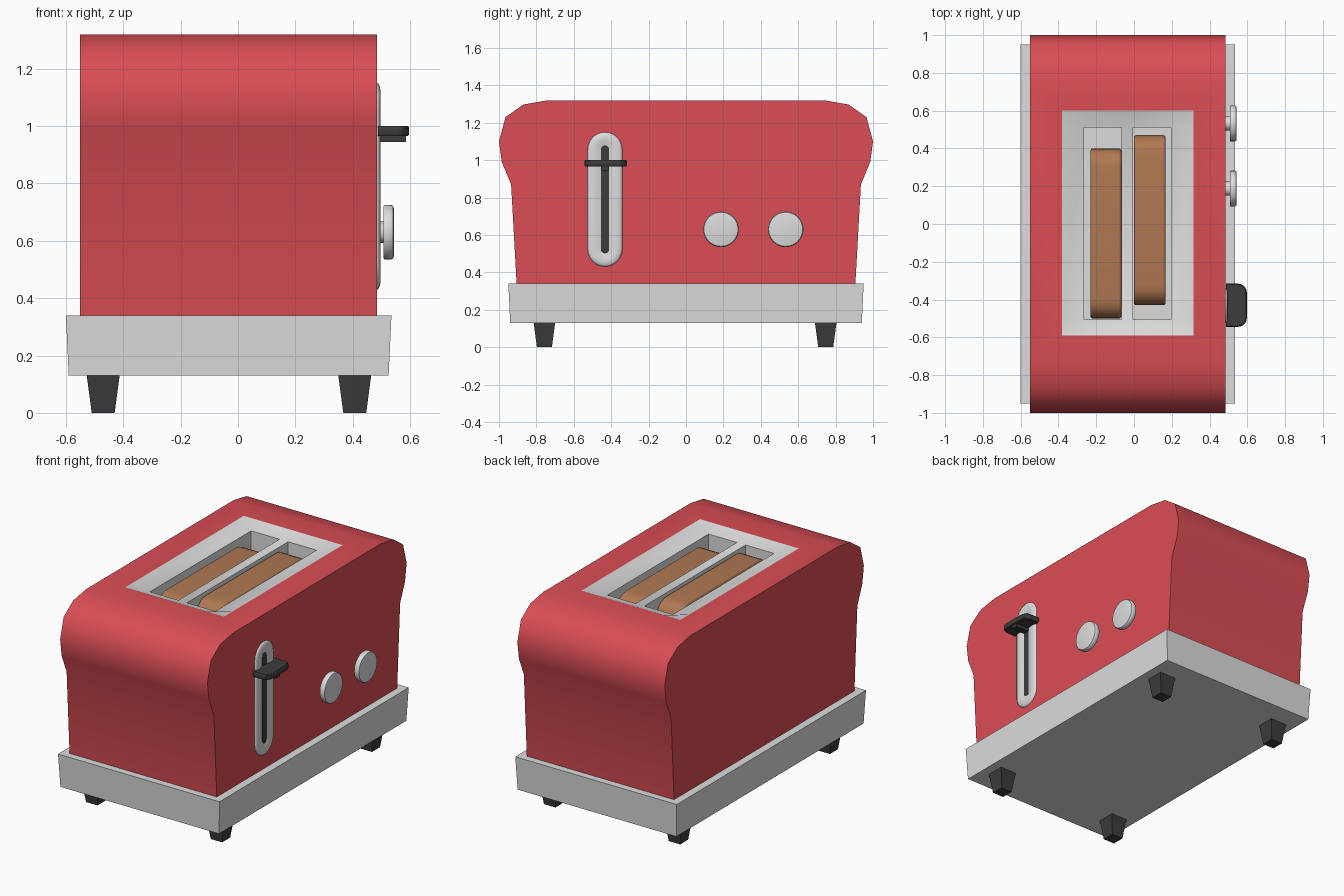
import bpy, bmesh, math

if "Cube" in bpy.data.objects:
    bpy.data.objects.remove(bpy.data.objects["Cube"])

def material(name, rgb):
    m = bpy.data.materials.new(name)
    m.diffuse_color = (*rgb, 1)
    m.use_nodes = True
    m.node_tree.nodes["Principled BSDF"].inputs["Base Color"].default_value = m.diffuse_color
    return m

RED = material("red enamel", (0.70, 0.075, 0.09))
STEEL = material("polished steel", (0.72, 0.72, 0.72))
BLACK = material("black plastic", (0.045, 0.045, 0.045))
TOAST = material("toasted bread", (0.43, 0.19, 0.085))

def finish(name, bm, mat, angle=40, bevel=0, fix=True):
    if fix:
        bmesh.ops.recalc_face_normals(bm, faces=bm.faces[:])
    me = bpy.data.meshes.new(name)
    bm.to_mesh(me)
    bm.free()
    ob = bpy.data.objects.new(name, me)
    bpy.context.collection.objects.link(ob)
    me.materials.append(mat)
    if bevel:
        b = ob.modifiers.new("bevel", 'BEVEL')
        b.width, b.segments = bevel, 3
    bpy.ops.object.select_all(action='DESELECT')
    ob.select_set(True)
    bpy.context.view_layer.objects.active = ob
    bpy.ops.object.shade_smooth_by_angle(angle=math.radians(angle))
    return ob

def loft(name, rings, mat, caps=(True, True), **kw):
    """Skin equal-length closed rings of points."""
    bm = bmesh.new()
    vs = [[bm.verts.new(p) for p in r] for r in rings]
    n = len(vs[0])
    for a, b in zip(vs, vs[1:]):
        for i in range(n):
            j = (i + 1) % n
            bm.faces.new((a[i], a[j], b[j], b[i]))
    if caps[0]:
        bm.faces.new(vs[0][::-1])
    if caps[1]:
        bm.faces.new(vs[-1])
    return finish(name, bm, mat, **kw)

def rect(x0, x1, y0, y1, z):
    return [(x0, y0, z), (x1, y0, z), (x1, y1, z), (x0, y1, z)]

# Body shell: side profile extruded across x, with the top left open for the tray
XL, XR, TOP = -0.55, 0.485, 1.32
OPEN = (-0.38, 0.315, -0.59, 0.60)
half = [(0.905, 0.33), (0.935, 0.87), (0.985, 0.99), (1.0, 1.10),
        (0.965, 1.23), (0.87, 1.297), (0.74, TOP)]
profile = half + [(-y, z) for y, z in reversed(half)]
bm = bmesh.new()
L = [bm.verts.new((XL, y, z)) for y, z in profile]
R = [bm.verts.new((XR, y, z)) for y, z in profile]
bm.faces.new(L)
bm.faces.new(R[::-1])
n, t = len(profile), len(half) - 1
for i in range(n):
    if i != t:
        j = (i + 1) % n
        bm.faces.new((L[i], L[j], R[j], R[i]))
outer = [L[t + 1], R[t + 1], R[t], L[t]]
inner = [bm.verts.new(p) for p in rect(*OPEN, TOP)]
for i in range(4):
    j = (i + 1) % 4
    bm.faces.new((outer[i], outer[j], inner[j], inner[i]))
finish("body_shell", bm, RED)

# Sunken tray with two bread slots
xs = [OPEN[0], -0.265, -0.065, -0.005, 0.195, OPEN[1]]
ys = [OPEN[2], -0.505, 0.51, OPEN[3]]
bm = bmesh.new()
g = [[bm.verts.new((x, y, TOP if i in (0, 5) or j in (0, 3) else 1.29))
      for j, y in enumerate(ys)] for i, x in enumerate(xs)]
for i in range(5):
    for j in range(3):
        q = [g[i][j], g[i + 1][j], g[i + 1][j + 1], g[i][j + 1]]
        if j == 1 and i in (1, 3):
            low = [bm.verts.new((v.co.x, v.co.y, 0.65)) for v in q]
            for k in range(4):
                m = (k + 1) % 4
                bm.faces.new((q[k], q[m], low[m], low[k])[::-1])
            bm.faces.new(low)
        else:
            bm.faces.new(q)
finish("slot_tray", bm, STEEL, fix=False)

# Toast slices with rounded upper corners
def toast(name, x0, x1, y0, y1, top=1.275, r=0.10):
    pts = [(y0, 0.66), (y1, 0.66)]
    for cy, a0 in ((y1 - r, 0), (y0 + r, 90)):
        for k in range(7):
            a = math.radians(a0 + 15 * k)
            pts.append((cy + r * math.cos(a), top - r + r * math.sin(a)))
    loft(name, [[(x, y, z) for y, z in pts] for x in (x0, x1)], TOAST, bevel=0.012)

toast("toast_left", -0.23, -0.067, -0.50, 0.40)
toast("toast_right", 0.0, 0.167, -0.43, 0.47)

# Flared steel base
loft("base", [rect(-0.59, 0.525, -0.94, 0.94, 0.13),
              rect(-0.60, 0.535, -0.95, 0.95, 0.34)], STEEL)

# Tapered feet
for sx, fx in (("left", -0.47), ("right", 0.407)):
    for sy, fy in (("front", -0.757), ("back", 0.747)):
        loft(f"{sy}_{sx}_foot",
             [rect(fx - h, fx + h, fy - h, fy + h, z)
              for h, z in ((0.04, 0), (0.058, 0.135))], BLACK)

# Lever track: dished stadium surround with a dark slit
def stadium(x, r, y=-0.433, z0=0.523, z1=1.057):
    pts = []
    for cz, a0 in ((z1, 0), (z0, 180)):
        for k in range(13):
            a = math.radians(a0 + 15 * k)
            pts.append((x, y + r * math.cos(a), cz + r * math.sin(a)))
    return pts

loft("lever_surround", [stadium(x, r) for x, r in
     ((0.48, 0.093), (0.488, 0.092), (0.494, 0.082), (0.497, 0.065),
      (0.495, 0.045), (0.489, 0.022))], STEEL, caps=(True, False), angle=60)
loft("lever_slit", [stadium(0.484, 0.022), stadium(0.490, 0.022)], BLACK)

# Lever handle: rounded paddle and the stem beneath it
def paddle(z, x1, hw, r):
    y = -0.43
    pts = [(0.488, y - hw, z)]
    for s in (-1, 1):
        arc = [(x1 - r + r * math.sin(math.radians(18 * k)),
                y + s * (hw - r + r * math.cos(math.radians(18 * k))), z) for k in range(6)]
        pts += arc if s < 0 else arc[::-1]
    return pts + [(0.488, y + hw, z)]

loft("lever_handle", [paddle(0.965, 0.592, 0.110, 0.045), paddle(0.972, 0.597, 0.114, 0.045),
                      paddle(0.994, 0.597, 0.114, 0.045), paddle(1.0, 0.592, 0.110, 0.045)], BLACK)
loft("lever_stem", [rect(0.486, 0.585, -0.453, -0.413, z) for z in (0.945, 0.97)], BLACK)

# Control knobs on short stems
def circle(x, r, y, z=0.63, n=32):
    return [(x, y + r * math.cos(math.tau * k / n), z + r * math.sin(math.tau * k / n))
            for k in range(n)]

for name, y in (("front_knob", 0.187), ("back_knob", 0.533)):
    loft(name, [circle(x, r, y) for x, r in
         ((0.48, 0.037), (0.508, 0.037), (0.508, 0.092), (0.512, 0.095),
          (0.535, 0.095), (0.541, 0.091), (0.543, 0.084))], STEEL)
